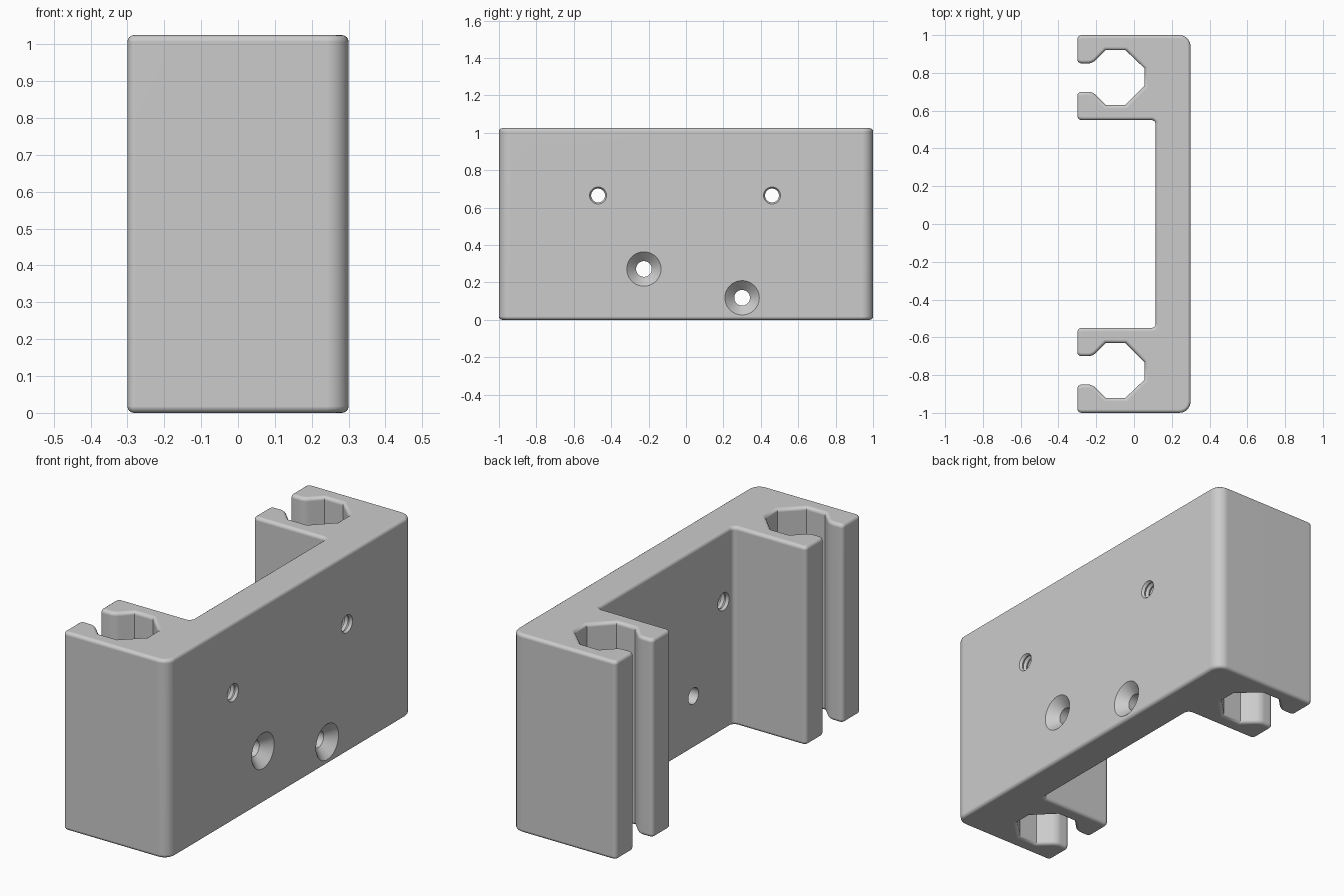
import bpy
import bmesh
import math

HEIGHT = 1.025
WALL_IN, WALL_OUT = 0.115, 0.30

if "Cube" in bpy.data.objects:
    bpy.data.objects.remove(bpy.data.objects["Cube"], do_unlink=True)

grey = bpy.data.materials.new("plain grey")
grey.use_nodes = True
colour = (0.6, 0.6, 0.6, 1)
grey.diffuse_color = colour
grey.node_tree.nodes["Principled BSDF"].inputs["Base Color"].default_value = colour


def make_object(name, bm):
    bmesh.ops.recalc_face_normals(bm, faces=bm.faces[:])
    mesh = bpy.data.meshes.new(name)
    bm.to_mesh(mesh)
    bm.free()
    mesh.materials.append(grey)
    obj = bpy.data.objects.new(name, mesh)
    bpy.context.collection.objects.link(obj)
    return obj


def round_uprights(bm, radius, segments, chosen):
    """Round the upright edges whose (x, |y|) position passes the test."""
    edges = [e for e in bm.edges
             if abs(e.verts[0].co.z - e.verts[1].co.z) > 0.5
             and chosen(e.verts[0].co.x, abs(e.verts[0].co.y))]
    bmesh.ops.bevel(bm, geom=edges, offset=radius, offset_type='OFFSET',
                    segments=segments, profile=0.5, affect='EDGES')


def lathe(name, profile, y, z, sides=32):
    """Solid of revolution along x from (x, radius) pairs."""
    bm = bmesh.new()
    rings = []
    for x, r in profile:
        angles = [2 * math.pi * i / sides for i in range(sides)]
        rings.append([bm.verts.new((x, y + r * math.cos(a), z + r * math.sin(a)))
                      for a in angles])
    for a, b in zip(rings, rings[1:]):
        for i in range(sides):
            j = (i + 1) % sides
            bm.faces.new((a[i], a[j], b[j], b[i]))
    bm.faces.new(rings[0])
    bm.faces.new(rings[-1])
    return make_object(name, bm)


# Bracket body: half outline with the snap-in octagonal channel, mirrored in y
half = [(WALL_IN, 0.55), (-0.30, 0.55), (-0.30, 0.70), (-0.22, 0.70),
        (-0.15, 0.63), (-0.045, 0.63), (0.055, 0.73), (0.055, 0.825),
        (-0.045, 0.92), (-0.15, 0.92), (-0.22, 0.85), (-0.30, 0.85),
        (-0.30, 1.0), (WALL_OUT, 1.0)]
outline = half + [(x, -y) for x, y in reversed(half)]

bm = bmesh.new()
base = bm.faces.new([bm.verts.new((x, y, 0)) for x, y in outline])
top = bmesh.ops.extrude_face_region(bm, geom=[base])
bmesh.ops.translate(bm, vec=(0, 0, HEIGHT),
                    verts=[v for v in top["geom"] if isinstance(v, bmesh.types.BMVert)])
bmesh.ops.recalc_face_normals(bm, faces=bm.faces[:])

# Rounded uprights: large outer corners, small everywhere except the octagon
round_uprights(bm, 0.06, 5, lambda x, y: x > 0.29 and y > 0.99)
round_uprights(bm, 0.022, 4, lambda x, y: x < -0.2 or (abs(x - WALL_IN) < 0.01 and y < 0.6))

# Rounded rims at the top and the bottom
rims = [e for e in bm.edges
        if all(v.co.z < 0.001 for v in e.verts)
        or all(v.co.z > HEIGHT - 0.001 for v in e.verts)]
bmesh.ops.bevel(bm, geom=rims, offset=0.018, offset_type='OFFSET',
                segments=4, profile=0.5, affect='EDGES')
body = make_object("bracket_body", bm)

# Hole cutters: two threaded holes and two countersunk screw holes
cutters = []
pitch = 0.0265
thread = []
for i in range(19):
    thread.append((WALL_IN - pitch + i * pitch / 2, 0.037 if i % 2 else 0.046))
for y in (-0.47, 0.46):
    cutters.append(lathe("thread_cutter", thread, y, 0.665))
countersink = [(0.05, 0.042), (0.25, 0.042), (WALL_OUT, 0.092), (0.32, 0.112)]
for y, z in ((-0.225, 0.272), (0.30, 0.118)):
    cutters.append(lathe("countersink_cutter", countersink, y, z))

bpy.ops.object.select_all(action='DESELECT')
body.select_set(True)
bpy.context.view_layer.objects.active = body
for cutter in cutters:
    cutter.hide_render = True
    cut = body.modifiers.new("hole", 'BOOLEAN')
    cut.operation = 'DIFFERENCE'
    cut.solver = 'EXACT'
    cut.object = cutter
    bpy.ops.object.modifier_apply(modifier=cut.name)
    bpy.data.objects.remove(cutter, do_unlink=True)

# Smooth rounds, crisp corners, flat-looking large faces
bpy.ops.object.shade_smooth_by_angle(angle=math.radians(30))
weighted = body.modifiers.new("weighted normals", 'WEIGHTED_NORMAL')
weighted.keep_sharp = True
